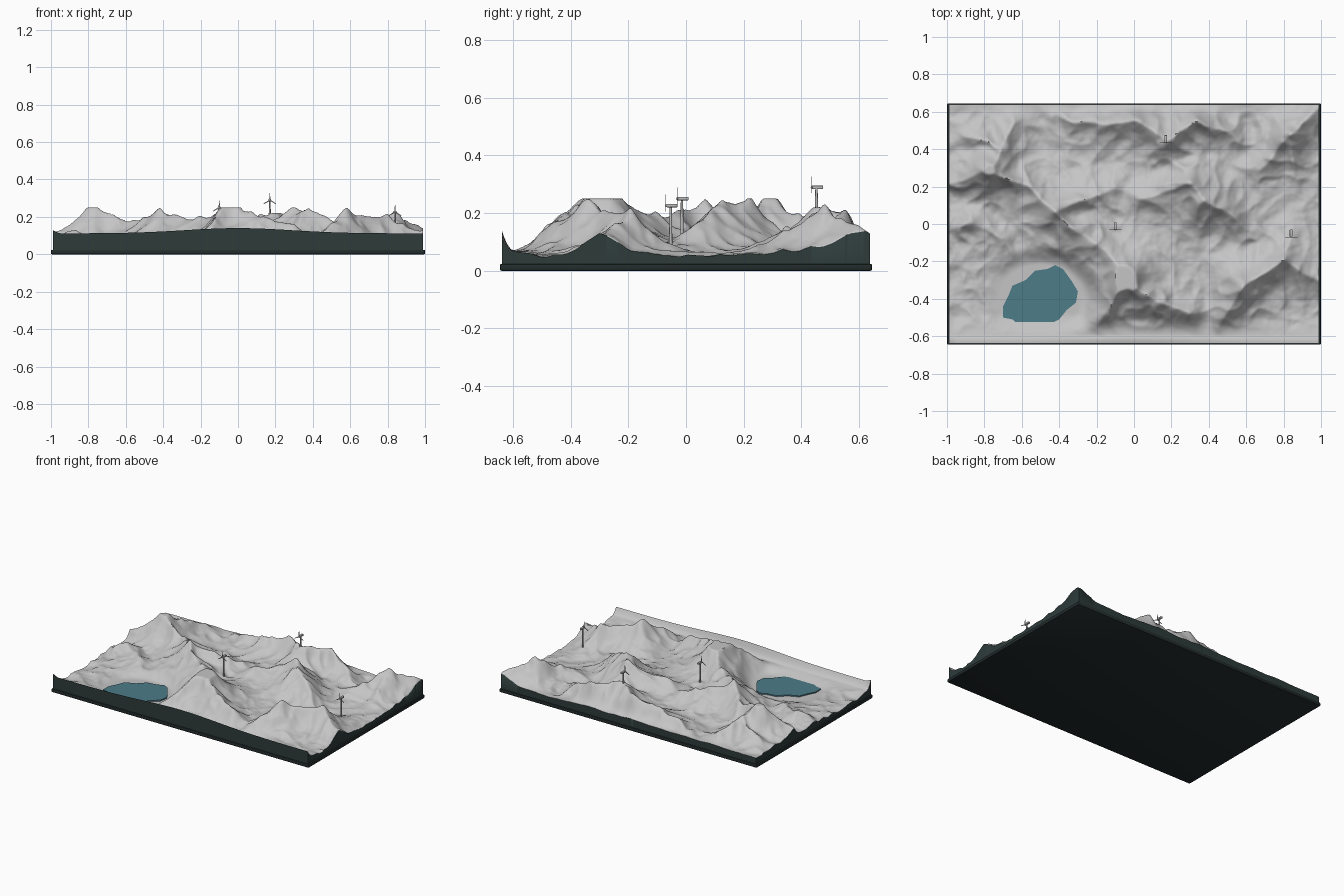
import bpy
import bmesh
import math
from mathutils import Vector, Matrix, noise

if "Cube" in bpy.data.objects:
    bpy.data.objects.remove(bpy.data.objects["Cube"])

HALF_X, HALF_Y = 0.99, 0.638
LAKE_X, LAKE_Y, LAKE_Z = -0.5, -0.39, 0.04


def material(name, color):
    mat = bpy.data.materials.new(name)
    mat.use_nodes = True
    mat.diffuse_color = (*color, 1)
    shader = mat.node_tree.nodes["Principled BSDF"]
    shader.inputs["Base Color"].default_value = (*color, 1)
    shader.inputs["Roughness"].default_value = 0.8
    return mat


rock = material("pale grey rock", (0.56, 0.56, 0.56))
wall = material("dark green wall", (0.026, 0.044, 0.042))
plinth_dark = material("near black green", (0.017, 0.025, 0.025))
water = material("teal water", (0.074, 0.2, 0.25))
metal = material("light grey metal", (0.5, 0.5, 0.5))


def add_object(name, bm, *mats, angle=40):
    mesh = bpy.data.meshes.new(name)
    bm.to_mesh(mesh)
    bm.free()
    for mat in mats:
        mesh.materials.append(mat)
    obj = bpy.data.objects.new(name, mesh)
    bpy.context.collection.objects.link(obj)
    bpy.ops.object.select_all(action="DESELECT")
    obj.select_set(True)
    bpy.context.view_layer.objects.active = obj
    bpy.ops.object.shade_smooth_by_angle(angle=math.radians(angle))


def box(name, size, center, mat, bevel):
    bm = bmesh.new()
    placement = Matrix.Translation(center) @ Matrix.Diagonal((*size, 1))
    bmesh.ops.create_cube(bm, size=1, matrix=placement)
    bmesh.ops.bevel(bm, geom=bm.edges[:], offset=bevel, segments=2, affect="EDGES", profile=0.5)
    add_object(name, bm, mat)


# Main crest lines of the mountains
west_crest = [(-1, .22, .1), (-.77, .29, .235), (-.57, .19, .17), (-.42, .06, .21),
              (-.16, -.15, .19), (-.04, -.29, .28), (.13, -.41, .19), (.3, -.48, .15)]
north_crest = [(-.42, .58, .1), (-.15, .52, .16), (0, .56, .19), (.17, .45, .22), (.34, .56, .19), (.56, .45, .11)]
middle_crest = [(.04, .13, .15), (.29, .22, .23), (.38, .13, .24), (.62, -.03, .11)]
corner_crest = [(1, .64, .13), (.84, .47, .2), (.68, .3, .12)]
east_crest = [(.84, -.05, .09), (.79, -.2, .18), (.57, -.34, .22), (.45, -.56, .1)]

# Spurs branching from the crests
spurs = [
    [west_crest[1], (-.64, .54, .13)],
    [west_crest[3], (-.1, .2, .13)],
    [west_crest[5], (-.2, -.56, .1)],
    [east_crest[1], (1, -.31, .12)],
    [(-1, -.04, .08), (-.86, 0, .12), (-.7, -.08, .1)],
    [(-.92, .47, .12), (-.72, .42, .16)],
    [corner_crest[1], (.86, .28, .1)],
]
CRESTS = [west_crest, north_crest, middle_crest, corner_crest, east_crest, *spurs]
SEGMENTS = [(Vector(a), Vector(b)) for crest in CRESTS for a, b in zip(crest, crest[1:])]


def smooth(low, high, value):
    t = min(max((value - low) / (high - low), 0), 1)
    return t * t * (3 - 2 * t)


def crest_rise(x, y, floor):
    """Blend the slopes of all crests into one height above the floor."""
    total = 0
    for a, b in SEGMENTS:
        along = (b - a).xy
        t = (Vector((x, y)) - a.xy).dot(along) / along.length_squared
        nearest = a.lerp(b, min(max(t, 0), 1))
        width = 0.045 + nearest.z * 0.3
        distance = math.hypot(x - nearest.x, y - nearest.y)
        if distance < 3 * width:
            rise = max(nearest.z - floor, 0)
            total += (rise * math.exp(-(distance / width) ** 1.25)) ** 6
    return total ** (1 / 6)


def height(x, y):
    # A warped position gives the crests a natural wander
    warp = noise.noise_vector(Vector((x, y, 0.4)) * 7) * 0.022
    wx, wy = x + warp.x, y + warp.y
    floor = 0.045 + 0.04 * math.exp(-(x / 0.6) ** 2 - (y / 0.5) ** 2)
    rise = crest_rise(wx, wy, floor)

    # Gullies and small bumps grow with altitude
    place = Vector((wx, wy, 0.1))
    gully = 0.5 - 2 * abs(noise.noise(place * 9))
    bumps = noise.fractal(place * 14, 1.0, 2.0, 3)
    h = floor + rise + (0.012 + 0.07 * rise) * gully + 0.007 * bumps
    h = min(max(h, 0.035), 0.25)

    # Lower ground along the back edge, except at the corner peak
    h += (0.07 - h) * 0.8 * smooth(0.55, 0.65, y) * (1 - smooth(0.75, 0.95, x))

    # Lake basin
    basin = math.hypot((x - LAKE_X) / 0.3, (y - LAKE_Y) / 0.24)
    h += (LAKE_Z - 0.006 - h) * (1 - smooth(0.72, 1.15, basin))

    # Steep raised lip along the front edge
    h += (0.07 - h) * smooth(0.48, 0.62, -y)
    lip = 0.112 + 0.028 * math.exp(-(x / 0.4) ** 2) + 0.015 * smooth(0.95, 0.99, -x)
    return h + (lip - h) * min(max((-y - 0.595) / (HALF_Y - 0.595), 0), 1) ** 2


# Plinth
box("plinth", (2, 1.29, 0.024), (0, 0, 0.012), plinth_dark, bevel=0.006)

# Terrain with cut side walls
bm = bmesh.new()
bmesh.ops.create_grid(bm, x_segments=240, y_segments=156, size=1)
for v in bm.verts:
    x, y = v.co.x * HALF_X, v.co.y * HALF_Y
    v.co = (x, y, height(x, y))
rim = [e for e in bm.edges if e.is_boundary]
for item in bmesh.ops.extrude_edge_only(bm, edges=rim)["geom"]:
    if isinstance(item, bmesh.types.BMVert):
        item.co.z = 0.02
    elif isinstance(item, bmesh.types.BMFace):
        item.material_index = 1
bmesh.ops.recalc_face_normals(bm, faces=bm.faces[:])
add_object("terrain", bm, rock, wall, angle=60)

# Lake plate
shoreline = [(-.42, -.22), (-.38, -.24), (-.33, -.31), (-.3, -.36), (-.31, -.42), (-.36, -.46), (-.4, -.51),
             (-.46, -.54), (-.55, -.54), (-.61, -.55), (-.65, -.51), (-.7, -.5), (-.7, -.44), (-.67, -.38),
             (-.65, -.33), (-.58, -.3), (-.53, -.25), (-.46, -.24)]
bm = bmesh.new()
bm.faces.new([bm.verts.new((x, y, LAKE_Z + 0.002)) for x, y in reversed(shoreline)])
sides = bmesh.ops.extrude_face_region(bm, geom=bm.faces[:])["geom"]
lower = [g for g in sides if isinstance(g, bmesh.types.BMVert)]
bmesh.ops.translate(bm, vec=(0, 0, -0.008), verts=lower)
bmesh.ops.recalc_face_normals(bm, faces=bm.faces[:])
add_object("lake", bm, water)


# Wind turbines
def turbine(label, x, y, hub_z):
    foot = height(x, y) - 0.01
    bm = bmesh.new()
    bmesh.ops.create_cone(bm, cap_ends=True, segments=12, radius1=0.006, radius2=0.004, depth=hub_z - foot,
                          matrix=Matrix.Translation((x, y, (hub_z + foot) / 2)))
    add_object(label + "_tower", bm, metal)
    box(label + "_nacelle", (0.015, 0.038, 0.012), (x, y + 0.004, hub_z), metal, bevel=0.002)

    bm = bmesh.new()
    center = Matrix.Translation((x, y - 0.014, hub_z))
    bmesh.ops.create_uvsphere(bm, u_segments=12, v_segments=8, radius=0.006, matrix=center)
    for i in range(3):
        spin = center @ Matrix.Rotation(math.tau * i / 3, 4, "Y")
        for v in bmesh.ops.create_cube(bm, size=1)["verts"]:
            chord = 0.003 if v.co.z > 0 else 0.007
            v.co = spin @ Vector((v.co.x * chord, v.co.y * 0.002 - 0.003, 0.02 + v.co.z * 0.036))
    add_object(label + "_rotor", bm, metal)


turbine("back_turbine", 0.17, 0.452, 0.289)
turbine("middle_turbine", -0.1, -0.014, 0.25)
turbine("right_turbine", 0.84, -0.053, 0.226)
